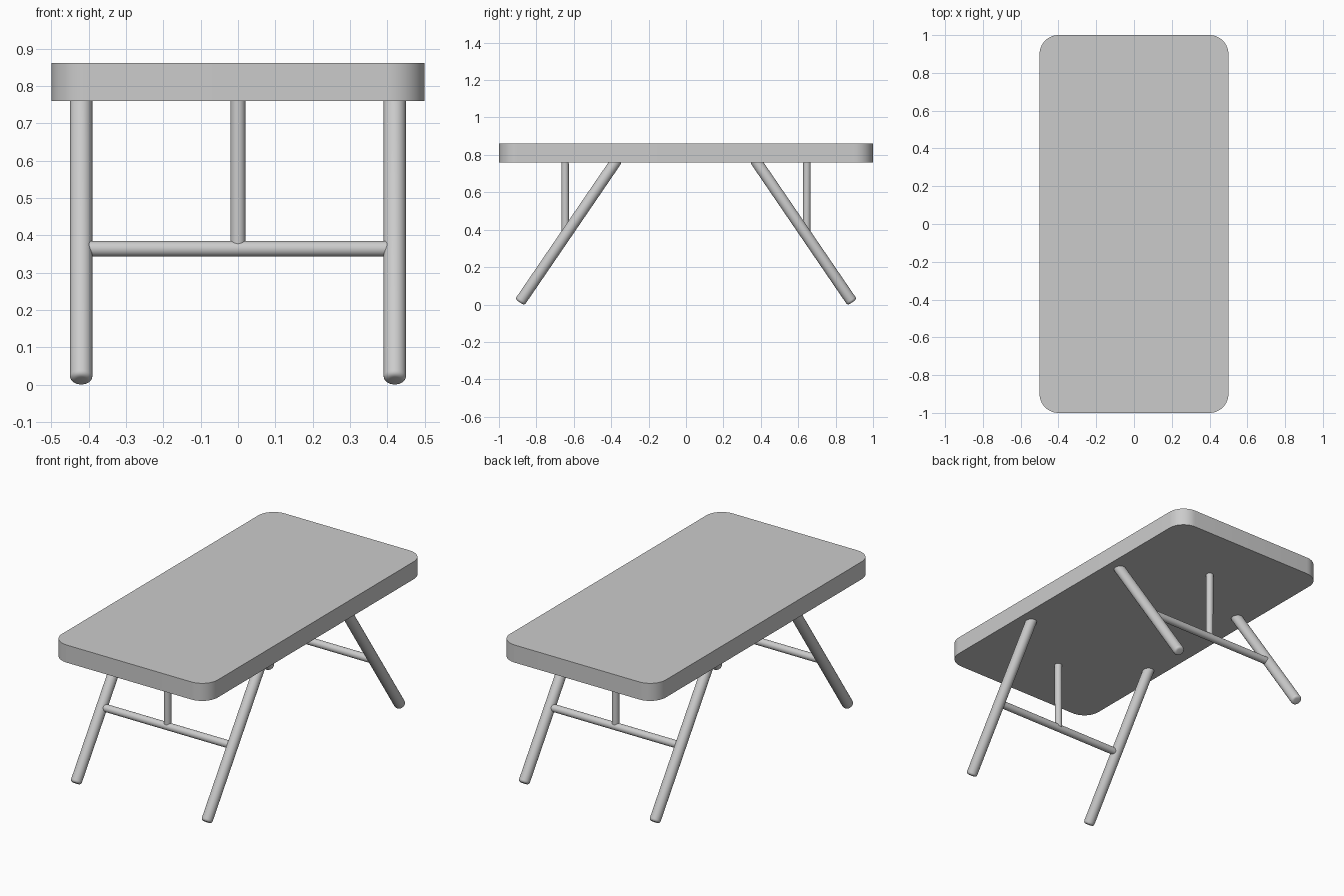
import bpy, bmesh
from math import radians, cos, sin
from mathutils import Vector

if "Cube" in bpy.data.objects:
    bpy.data.objects.remove(bpy.data.objects["Cube"])


def finish(name, bm):
    bmesh.ops.recalc_face_normals(bm, faces=bm.faces)
    me = bpy.data.meshes.new(name)
    bm.to_mesh(me)
    bm.free()
    ob = bpy.data.objects.new(name, me)
    bpy.context.collection.objects.link(ob)
    bpy.context.view_layer.objects.active = ob
    ob.select_set(True)
    bpy.ops.object.shade_smooth_by_angle(angle=radians(35))
    ob.select_set(False)
    return ob


def tube(name, a, b, r, bevel=0.0, segs=32):
    """Capped round tube from a to b, with optionally rounded rims."""
    a, b = Vector(a), Vector(b)
    d = b - a
    bm = bmesh.new()
    bmesh.ops.create_cone(bm, cap_ends=True, segments=segs, radius1=r,
                          radius2=r, depth=d.length)
    if bevel:
        rims = [e for e in bm.edges if any(len(f.verts) > 4 for f in e.link_faces)]
        bmesh.ops.bevel(bm, geom=rims, offset=bevel, segments=4,
                        profile=0.5, affect='EDGES')
    bm.transform(d.to_track_quat('Z', 'Y').to_matrix().to_4x4())
    bmesh.ops.translate(bm, verts=bm.verts, vec=(a + b) / 2)
    return finish(name, bm)


# Tabletop: rounded rectangle slab
bm = bmesh.new()
R, N = 0.1, 12
outline = []
for i, (sx, sy) in enumerate([(1, 1), (-1, 1), (-1, -1), (1, -1)]):
    for k in range(N + 1):
        t = radians(90 * (i + k / N))
        outline.append(bm.verts.new((sx * (0.5 - R) + R * cos(t),
                                     sy * (1.0 - R) + R * sin(t), 0.76)))
base = bm.faces.new(outline)
ext = bmesh.ops.extrude_face_region(bm, geom=[base], use_keep_orig=True)
bmesh.ops.translate(bm, vec=(0, 0, 0.102),
                    verts=[v for v in ext['geom'] if isinstance(v, bmesh.types.BMVert)])
finish("tabletop", bm)

# Leg frames: two splayed legs, a crossbar and a centre post at each end
for end, s in (("front", -1), ("back", 1)):
    for side, x in (("left", -0.42), ("right", 0.42)):
        tube(f"{end}_{side}_leg", (x, s * 0.889, 0.012), (x, s * 0.366, 0.778),
             0.03, bevel=0.014)
    tube(f"{end}_crossbar", (-0.41, s * 0.649, 0.364), (0.41, s * 0.649, 0.364), 0.021)
    tube(f"{end}_centre_post", (0, s * 0.645, 0.364), (0, s * 0.647, 0.78), 0.02)
